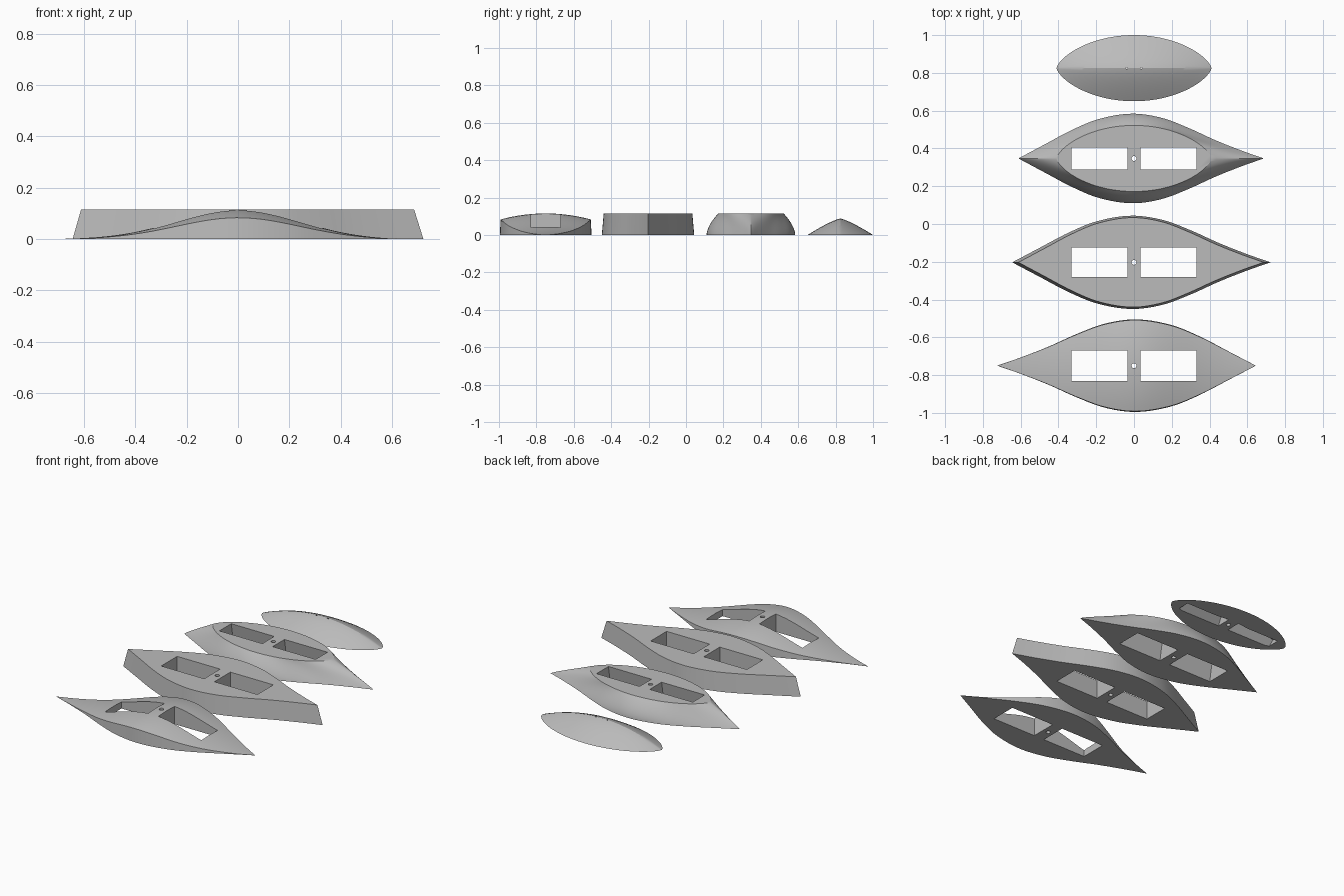
import bpy, bmesh, math

if "Cube" in bpy.data.objects:
    bpy.data.objects.remove(bpy.data.objects["Cube"], do_unlink=True)

grey = bpy.data.materials.new("plain grey")
grey.use_nodes = True
grey.diffuse_color = (0.5, 0.5, 0.5, 1)
grey.node_tree.nodes["Principled BSDF"].inputs["Base Color"].default_value = (0.5, 0.5, 0.5, 1)

N = 64
STATIONS = [0.5 - 0.5 * math.cos(math.pi * i / N) for i in range(N + 1)]

# Half-width of the hull outline, as (position along length, fraction of beam)
PLAN = [(0, 0), (.106, .31), (.216, .63), (.326, .878), (.46, 1), (.582, .91),
        (.692, .685), (.802, .41), (.912, .17), (1, 0)]


def plan(s):
    """Smooth interpolation of the hull outline."""
    n = len(PLAN)

    def slope(i):
        a, b = PLAN[max(i - 1, 0)], PLAN[min(i + 1, n - 1)]
        return (b[1] - a[1]) / (b[0] - a[0])
    k = next(i for i in range(n - 1) if s <= PLAN[i + 1][0] + 1e-9)
    (x0, y0), (x1, y1) = PLAN[k], PLAN[k + 1]
    h = x1 - x0
    t = (s - x0) / h
    return ((1 + 2 * t) * (1 - t) ** 2 * y0 + t * (1 - t) ** 2 * h * slope(k)
            + t * t * (3 - 2 * t) * y1 + t * t * (t - 1) * h * slope(k + 1))


def lens(s):
    """Half-width of the pointed oval where keel and hull meet."""
    return max(0, 4 * s * (1 - s)) ** 0.68


def outline(x0, x1, beam, shape):
    """Closed ring of points, out along one side and back along the other."""
    side = [(x0 + (x1 - x0) * s, beam * shape(s)) for s in STATIONS]
    return side + [(x, -y) for x, y in side[-2:0:-1]]


def make_object(name, bm):
    bmesh.ops.remove_doubles(bm, verts=bm.verts, dist=1e-5)
    bmesh.ops.recalc_face_normals(bm, faces=bm.faces)
    mesh = bpy.data.meshes.new(name)
    bm.to_mesh(mesh)
    bm.free()
    mesh.materials.append(grey)
    obj = bpy.data.objects.new(name, mesh)
    bpy.context.collection.objects.link(obj)
    return obj


def skin(name, rows, cap):
    """Join closed rings of equal length into a solid."""
    bm = bmesh.new()
    rings = [[bm.verts.new(p) for p in row] for row in rows]
    for a, b in zip(rings, rings[1:]):
        for i in range(len(a)):
            j = (i + 1) % len(a)
            bm.faces.new((a[i], a[j], b[j], b[i]))
    if cap:
        bm.faces.new(rings[0])
        bm.faces.new(rings[-1])
    return make_object(name, bm)


def finish(obj, y, low, high, z_in=.15, z_out=.15, hole=.15):
    """Cut two ballast pockets and a peg hole, then place the part."""
    bm = bmesh.new()
    for side in (-1, 1):
        ends = []
        for x, z in ((.035, z_in), (.33, z_out)):
            ends.append([bm.verts.new((side * x, *p)) for p in
                         ((-low, -.01), (low, -.01), (high, z), (-high, z))])
        a, b = ends
        bm.faces.new(a)
        bm.faces.new(b)
        for i in range(4):
            j = (i + 1) % 4
            bm.faces.new((a[i], a[j], b[j], b[i]))
    peg = bmesh.ops.create_cone(bm, cap_ends=True, segments=20, radius1=.013,
                                radius2=.013, depth=hole + .01)
    bmesh.ops.translate(bm, verts=peg["verts"], vec=(0, 0, hole / 2 - .005))
    cutter = make_object("pocket_cutter", bm)
    cutter.hide_render = True
    mod = obj.modifiers.new("pockets", "BOOLEAN")
    mod.operation, mod.solver, mod.object = "DIFFERENCE", "EXACT", cutter
    bpy.ops.object.select_all(action="DESELECT")
    bpy.context.view_layer.objects.active = obj
    obj.select_set(True)
    bpy.ops.object.modifier_apply(modifier=mod.name)
    bpy.data.objects.remove(cutter, do_unlink=True)
    bpy.ops.object.shade_smooth_by_angle(angle=math.radians(25))
    obj.location.y = y


# Keel: ridged dome on a pointed oval
rows = []
for s in STATIONS:
    w, h = .175 * lens(s), .088 * 4 * s * (1 - s)
    rows.append([(-.41 + .82 * s, w * v, h * (1 - abs(v) ** 1.25))
                 for v in [k / 10 for k in range(-10, 11)]])
keel = skin("keel", rows, False)
finish(keel, .825, .05, .003, z_in=.088, z_out=.025, hole=.05)

# Lower hull: outline curving in to the keel oval
HEIGHT = .115
wide = outline(-.612, .687, .237, plan)
narrow = outline(-.41, .41, .175, lens)
rows = []
for k in range(13):
    t = k / 12
    fx, fy = t ** 1.1, t ** 1.7
    rows.append([(a[0] + (b[0] - a[0]) * fx, a[1] + (b[1] - a[1]) * fy, HEIGHT * t)
                 for a, b in zip(wide, narrow)])
lower_hull = skin("lower_hull", rows, True)
finish(lower_hull, .347, .08, .052)

# Middle hull: slightly tapering slab
base = outline(-.645, .723, .247, plan)
rows = [[(x, y, 0) for x, y in base], [(x, y, HEIGHT) for x, y in wide]]
middle_hull = skin("middle_hull", rows, True)
finish(middle_hull, -.203, .078, .078)

# Deck: cambered top that swells amidships, bow the other way round
rows = []
for s in STATIONS:
    x, w = .645 - 1.37 * s, .245 * plan(s)
    swell = math.exp(-x * x / .112) * (1 - (2 * s - 1) ** 8)
    top = [(x, .985 * w * v, swell * (.083 + .032 * (1 - v * v)))
           for v in [k / 10 for k in range(-10, 11)]]
    rows.append([(x, -w, 0)] + top + [(x, w, 0)])
deck = skin("deck", rows, False)
finish(deck, -.75, .08, .08)
